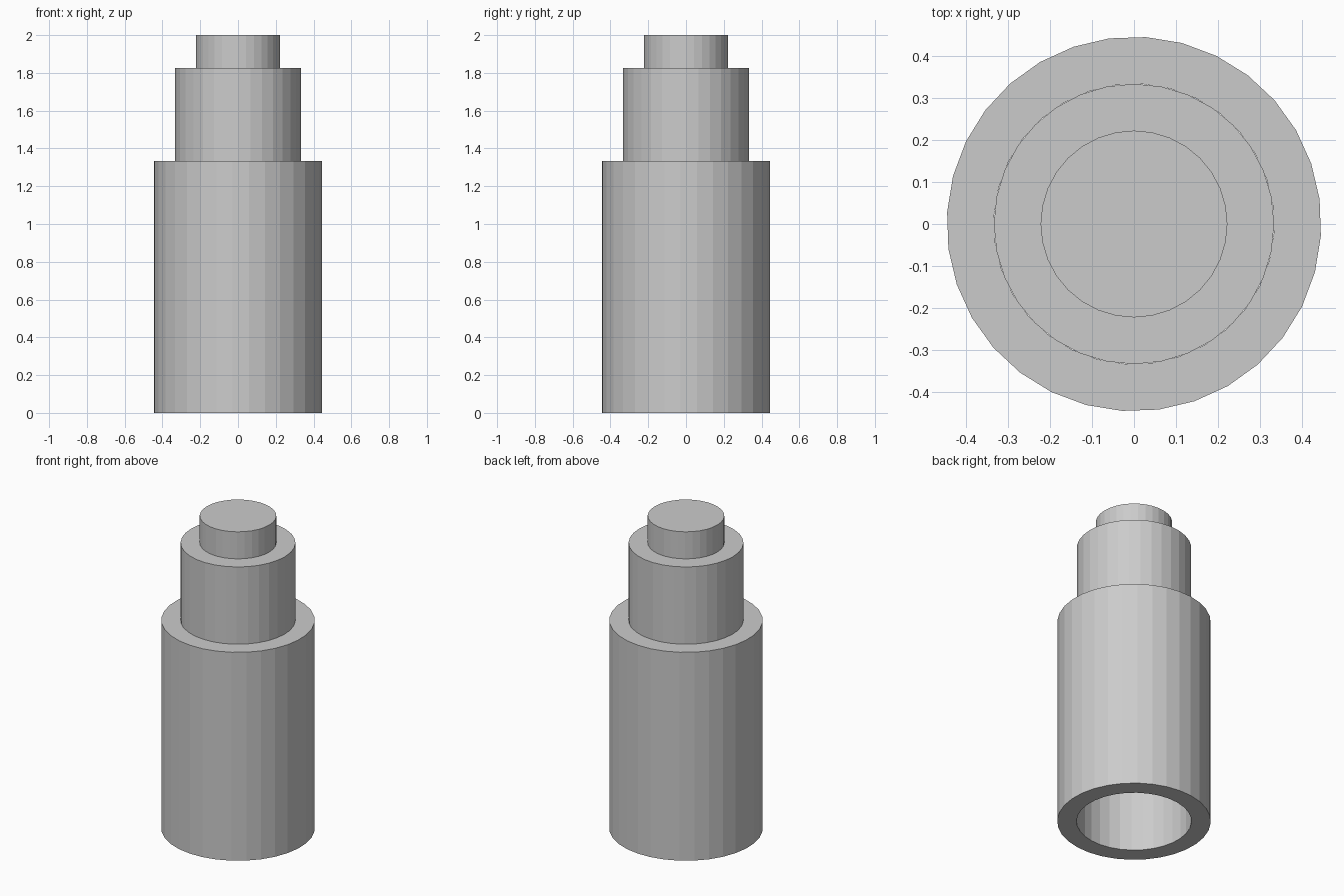
import bpy
import bmesh
import math

SIDES = 32

cube = bpy.data.objects.get("Cube")
if cube:
    bpy.data.objects.remove(cube, do_unlink=True)

grey = bpy.data.materials.new("plain_grey")
grey.use_nodes = True
colour = (0.6, 0.6, 0.6, 1)
grey.diffuse_color = colour
grey.node_tree.nodes["Principled BSDF"].inputs["Base Color"].default_value = colour


def section(name, outer, inner, bottom, top, turn=0):
    """Flat-sided cylinder, or an open tube when it has an inner radius."""
    bm = bmesh.new()

    def ring(radius, z):
        angles = [math.radians(turn) + math.tau * i / SIDES for i in range(SIDES)]
        return [bm.verts.new((radius * math.cos(a), radius * math.sin(a), z)) for a in angles]

    rings = [ring(outer, bottom), ring(outer, top)]
    if inner:
        rings += [ring(inner, top), ring(inner, bottom)]
        pairs = list(zip(rings, rings[1:] + rings[:1]))
    else:
        pairs = [(rings[0], rings[1])]
        bm.faces.new(rings[0][::-1])
        bm.faces.new(rings[1])
    for a, b in pairs:
        for i in range(SIDES):
            j = (i + 1) % SIDES
            bm.faces.new((a[i], a[j], b[j], b[i]))
    bmesh.ops.recalc_face_normals(bm, faces=bm.faces)

    mesh = bpy.data.meshes.new(name)
    bm.to_mesh(mesh)
    bm.free()
    mesh.materials.append(grey)
    obj = bpy.data.objects.new(name, mesh)
    bpy.context.collection.objects.link(obj)


# Three telescoping sections, each sliding inside the next
section("outer_tube", 0.445, 0.333, 0, 1.333, turn=7.6)
section("middle_tube", 0.333, 0.222, 0.494, 1.827)
section("inner_rod", 0.222, 0, 0.667, 2)
